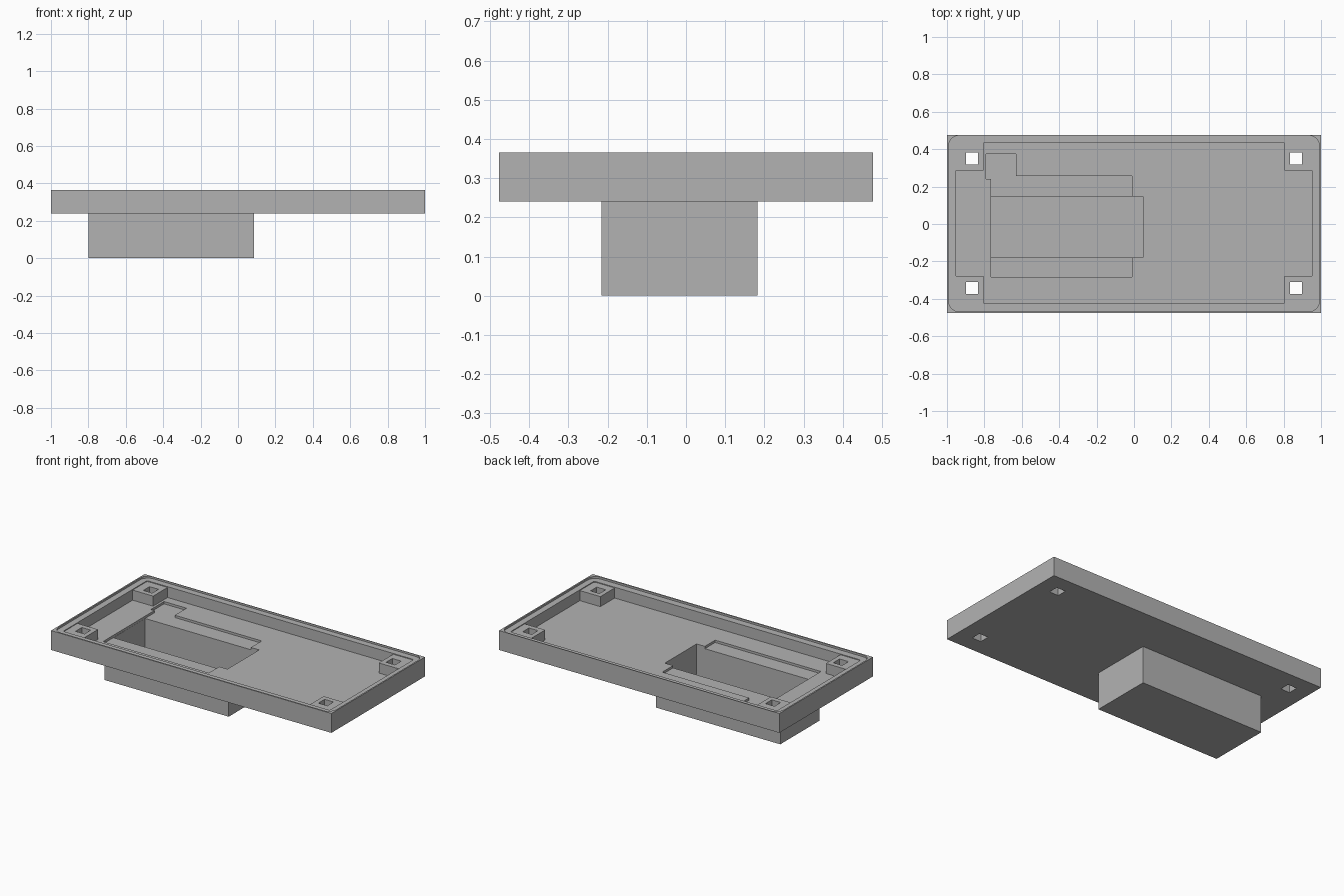
import bpy, bmesh
from math import cos, sin, pi

if "Cube" in bpy.data.objects:
    bpy.data.objects.remove(bpy.data.objects["Cube"], do_unlink=True)

grey = bpy.data.materials.new("plain grey")
grey.use_nodes = True
colour = (0.45, 0.45, 0.45, 1)
grey.diffuse_color = colour
grey.node_tree.nodes["Principled BSDF"].inputs["Base Color"].default_value = colour


def prism(name, outline, z0, z1):
    """Extrude a counter-clockwise outline from z0 up to z1."""
    bm = bmesh.new()
    face = bm.faces.new([bm.verts.new((x, y, z0)) for x, y in outline])
    top = bmesh.ops.extrude_face_region(bm, geom=[face])["geom"]
    for v in top:
        if isinstance(v, bmesh.types.BMVert):
            v.co.z = z1
    bmesh.ops.recalc_face_normals(bm, faces=bm.faces)
    mesh = bpy.data.meshes.new(name)
    bm.to_mesh(mesh)
    bm.free()
    mesh.materials.append(grey)
    ob = bpy.data.objects.new(name, mesh)
    bpy.context.collection.objects.link(ob)
    return ob


def rect(x0, x1, y0, y1):
    return [(x0, y0), (x1, y0), (x1, y1), (x0, y1)]


def rounded(x0, x1, y0, y1, r, steps=6):
    corners = [(x1 - r, y1 - r), (x0 + r, y1 - r), (x0 + r, y0 + r), (x1 - r, y0 + r)]
    return [(cx + r * cos(a), cy + r * sin(a))
            for q, (cx, cy) in enumerate(corners)
            for a in [(q + i / steps) * pi / 2 for i in range(steps + 1)]]


def combine(target, tool, operation):
    """Apply a boolean and discard the helper."""
    tool.hide_render = True
    mod = target.modifiers.new(tool.name, "BOOLEAN")
    mod.operation = operation
    mod.solver = "EXACT"
    mod.object = tool
    bpy.context.view_layer.objects.active = target
    bpy.ops.object.modifier_apply(modifier=mod.name)
    bpy.data.objects.remove(tool, do_unlink=True)


TOP, BASE, FLOOR = 0.365, 0.24, 0.283

# Outer tray and the deep box hanging below it
tray = prism("tray", rect(-1, 1, -0.477, 0.477), BASE, TOP)
box = prism("hanging_box", rect(-0.8, 0.085, -0.216, 0.182), 0, BASE + 0.02)
combine(tray, box, "UNION")

# Shallow rounded lid ledge, then the main cavity
ledge = prism("lid_ledge", rounded(-0.991, 0.991, -0.468, 0.473, 0.055), 0.353, 0.5)
combine(tray, ledge, "DIFFERENCE")
cavity = prism("cavity", rounded(-0.951, 0.951, -0.423, 0.432, 0.012), FLOOR, 0.5)
combine(tray, cavity, "DIFFERENCE")

# Corner posts with square through holes
for sx in (-1, 1):
    for sy in (-1, 1):
        cy = 0.004 + sy * 0.345
        xs = sorted((sx * 0.805, sx * 0.965))
        ys = sorted((0.004 + sy * 0.281, 0.004 + sy * 0.44))
        combine(tray, prism("post", rect(*xs, *ys), 0.265, 0.348), "UNION")
        cx = sx * 0.866
        hole = rect(cx - 0.032, cx + 0.032, cy - 0.032, cy + 0.032)
        combine(tray, prism("post_hole", hole, 0.1, 0.5), "DIFFERENCE")

# Shallow floor recess with its corner tab
outline = [(-0.765, -0.283), (-0.01, -0.283), (-0.01, 0.256), (-0.63, 0.256),
           (-0.63, 0.375), (-0.79, 0.375), (-0.79, 0.24), (-0.765, 0.24)]
combine(tray, prism("floor_recess", outline, 0.268, 0.33), "DIFFERENCE")

# Deep pocket inside the hanging box
pocket = prism("deep_pocket", rect(-0.764, 0.049, -0.178, 0.146), 0.037, 0.33)
combine(tray, pocket, "DIFFERENCE")
